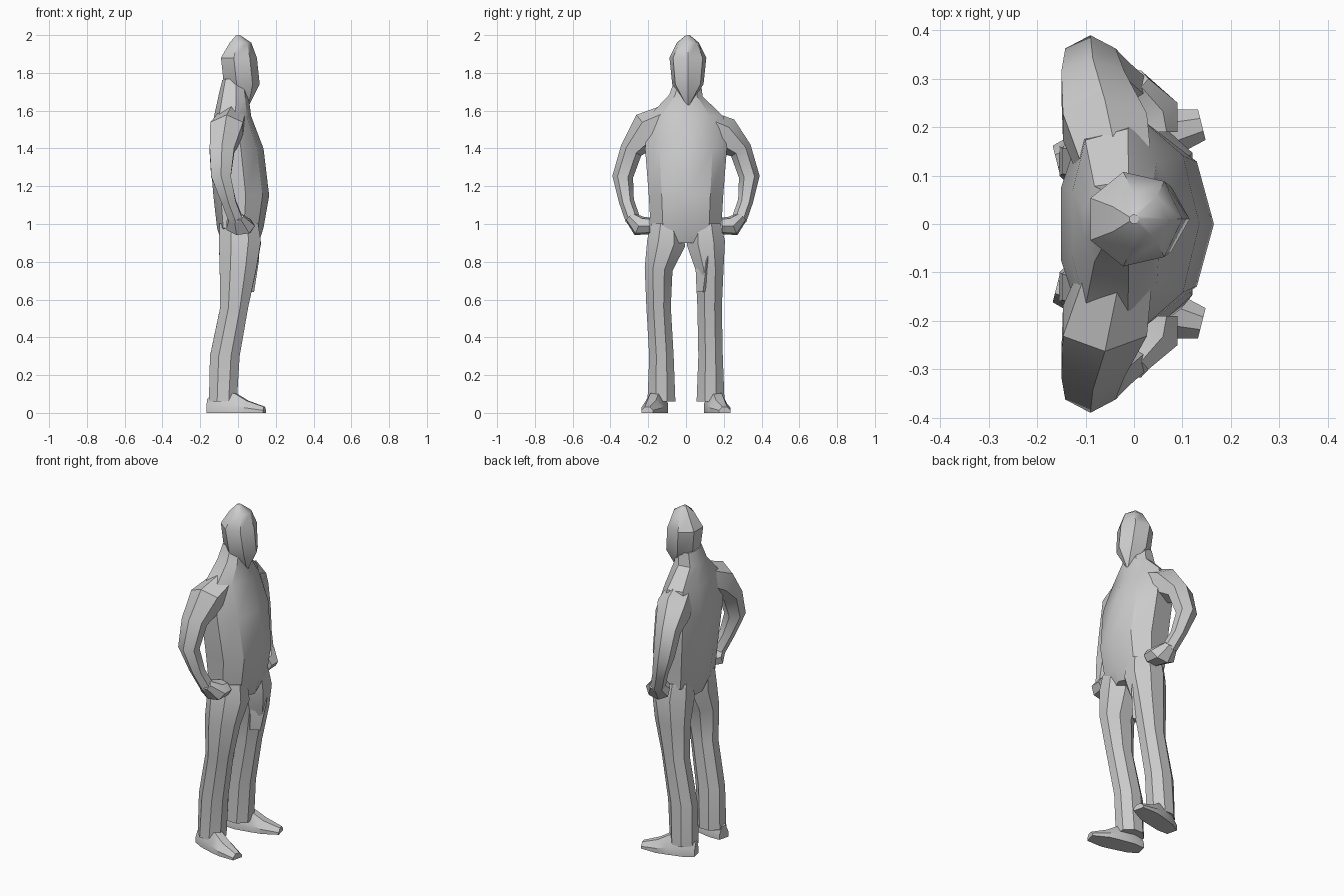
import bpy, bmesh, math
from mathutils import Vector

default_cube = bpy.data.objects.get("Cube")
if default_cube:
    bpy.data.objects.remove(default_cube, do_unlink=True)

# Single flat material
grey = bpy.data.materials.new("plain_grey")
grey.use_nodes = True
colour = (0.6, 0.6, 0.6, 1)
grey.diffuse_color = colour
grey.node_tree.nodes["Principled BSDF"].inputs["Base Color"].default_value = colour

FORWARD = Vector((1, 0, 0))
UP = Vector((0, 0, 1))


def finish(name, bm):
    """Turn a bmesh into a shaded object with the shared material."""
    bmesh.ops.recalc_face_normals(bm, faces=bm.faces)
    mesh = bpy.data.meshes.new(name)
    bm.to_mesh(mesh)
    bm.free()
    mesh.materials.append(grey)
    obj = bpy.data.objects.new(name, mesh)
    bpy.context.collection.objects.link(obj)
    bpy.ops.object.select_all(action='DESELECT')
    obj.select_set(True)
    bpy.context.view_layer.objects.active = obj
    bpy.ops.object.shade_smooth_by_angle(angle=math.radians(35))


def loft(name, stations, sides, depth_axis=FORWARD, turn=0, back_power=1):
    """Skin elliptical rings along (centre, depth, width) stations.
    A back_power below one makes the rear half squarer."""
    bm = bmesh.new()
    centres = [Vector(centre) for centre, depth, width in stations]
    last = len(centres) - 1
    rings = []
    for index, (centre, depth, width) in enumerate(stations):
        tangent = centres[min(index + 1, last)] - centres[max(index - 1, 0)]
        across = tangent.cross(depth_axis).normalized()
        ring = []
        for corner in range(sides):
            angle = math.tau * (corner + turn) / sides
            reach = math.cos(angle)
            if reach < 0:
                reach = -abs(reach) ** back_power
            point = (centres[index] + depth_axis * depth * reach
                     + across * width * math.sin(angle))
            # Nothing goes below the ground, which gives the feet flat soles
            point.z = max(point.z, 0)
            ring.append(bm.verts.new(point))
        rings.append(ring)
    for lower, upper in zip(rings, rings[1:]):
        for corner in range(sides):
            following = (corner + 1) % sides
            bm.faces.new((lower[corner], lower[following],
                          upper[following], upper[corner]))
    bm.faces.new(rings[0])
    bm.faces.new(rings[-1])
    finish(name, bm)


# Torso from crotch to neck: odd side count puts a ridge down the front
loft("torso", [
    ((0.01, 0, 0.9), 0.1, 0.08),
    ((0.01, 0, 0.98), 0.125, 0.19),
    ((0.015, 0, 1.15), 0.15, 0.2),
    ((-0.01, 0, 1.4), 0.145, 0.22),
    ((-0.03, 0, 1.57), 0.1, 0.2),
    ((-0.025, 0, 1.68), 0.08, 0.09),
    ((-0.02, 0.01, 1.76), 0.065, 0.07)], 9, back_power=0.5)

# Hooded head from pointed chin to peaked crown
loft("hooded_head", [
    ((0.05, 0.01, 1.63), 0.01, 0.01),
    ((0.015, 0.01, 1.74), 0.1, 0.085),
    ((0, 0.01, 1.88), 0.1, 0.1),
    ((0.01, 0.01, 1.96), 0.06, 0.06),
    ((0, 0.01, 2), 0.01, 0.01)], 7)

for name, side, shoulder in (("right", -1, 1.5), ("left", 1, 1.47)):
    # Bent arm, sloping from the neck to the wrist
    loft(name + "_arm", [
        ((-0.03, side * 0.08, shoulder + 0.06), 0.08, 0.08),
        ((-0.06, side * 0.2, shoulder), 0.1, 0.1),
        ((-0.085, side * 0.29, 1.39), 0.075, 0.06),
        ((-0.09, side * 0.335, 1.25), 0.06, 0.055),
        ((-0.05, side * 0.315, 1.12), 0.045, 0.04),
        ((-0.01, side * 0.28, 1.02), 0.045, 0.04)], 6, turn=0.5)

    # Fist resting on the hip
    loft(name + "_hand", [
        ((-0.01, side * 0.3, 1.04), 0.04, 0.03),
        ((0.01, side * 0.25, 0.99), 0.08, 0.055),
        ((0.03, side * 0.19, 0.99), 0.06, 0.045)], 7)

    # Trouser leg, meeting its twin at the crotch, knees slightly off centre
    loft(name + "_leg", [
        ((0.005, side * 0.1, 1), 0.11, 0.09),
        ((0.01, side * 0.105, 0.9), 0.12, 0.11),
        ((0, side * 0.135 - 0.01, 0.76), 0.105, 0.08),
        ((-0.02, side * 0.135 - 0.01, 0.56), 0.08, 0.07),
        ((-0.07, side * 0.13, 0.3), 0.085, 0.07),
        ((-0.08, side * 0.13, 0.06), 0.08, 0.08)], 8, turn=0.5)

    # Foot turned outward, heel to toe
    heel = Vector((-0.16, side * 0.13, 0))
    toe = Vector((0.14, side * 0.205, 0))
    loft(name + "_foot", [
        (heel, 0.08, 0.035),
        (heel.lerp(toe, 0.2), 0.13, 0.055),
        (heel.lerp(toe, 0.5), 0.11, 0.06),
        (heel.lerp(toe, 0.7), 0.07, 0.06),
        (toe, 0.035, 0.035)], 8, UP, 0.5)

# Loose cloth fold hanging over the left thigh
loft("thigh_fold", [
    ((0.04, 0.09, 0.64), 0.045, 0.035),
    ((0.05, 0.11, 0.8), 0.06, 0.06),
    ((0.05, 0.14, 0.95), 0.06, 0.05)], 4)
